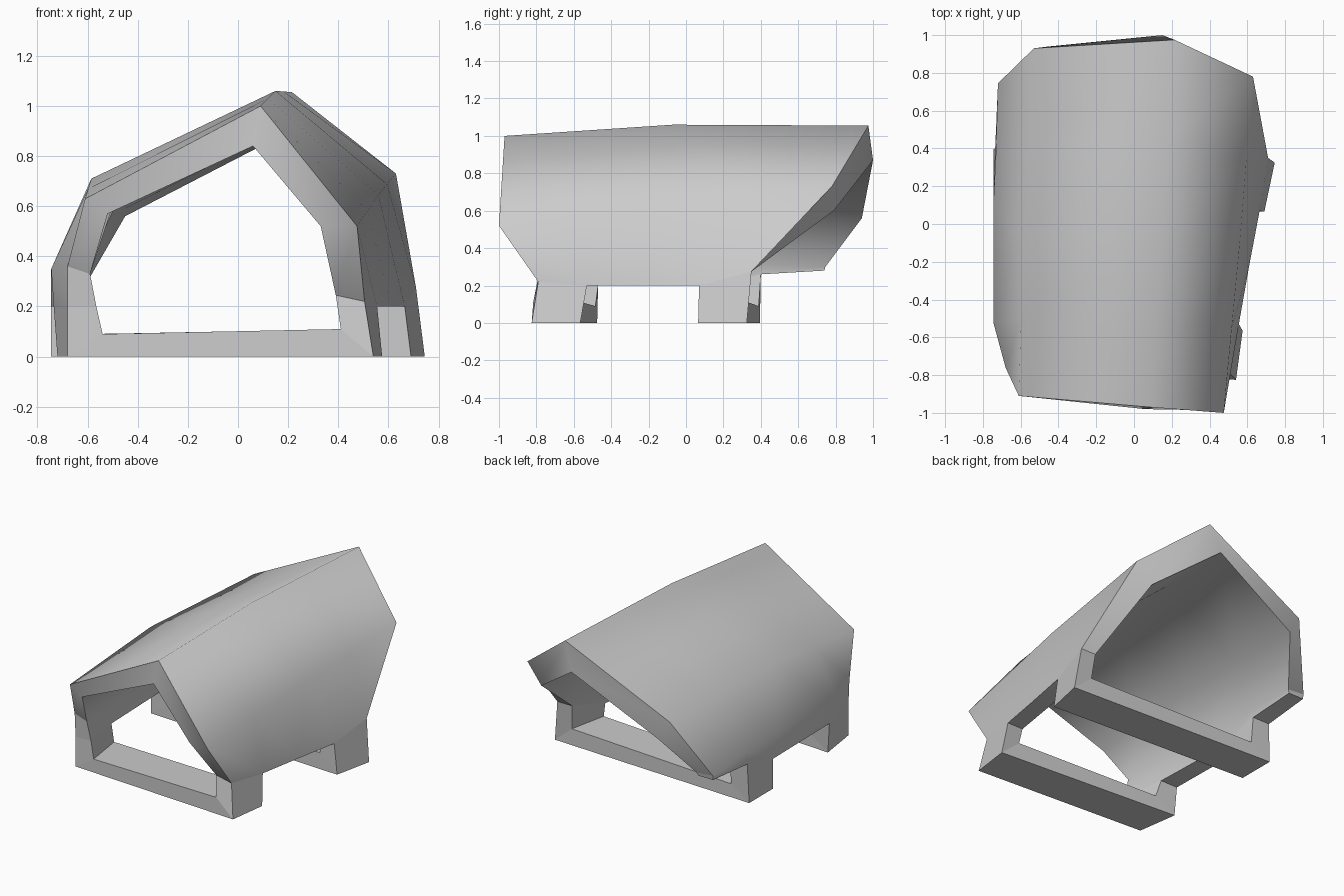
import bpy, bmesh
from mathutils import Vector

cube = bpy.data.objects.get("Cube")
if cube:
    bpy.data.objects.remove(cube, do_unlink=True)

# single grey material
grey = bpy.data.materials.new("plain_grey")
grey.use_nodes = True
COLOUR = (0.6, 0.6, 0.6, 1)
grey.diffuse_color = COLOUR
grey.node_tree.nodes["Principled BSDF"].inputs["Base Color"].default_value = COLOUR


def finish(bm, name):
    bmesh.ops.recalc_face_normals(bm, faces=bm.faces)
    mesh = bpy.data.meshes.new(name)
    bm.to_mesh(mesh)
    bm.free()
    mesh.materials.append(grey)
    obj = bpy.data.objects.new(name, mesh)
    bpy.context.collection.objects.link(obj)
    return obj


def bend(front, mid, back):
    """Five points along a row that bends once in the middle."""
    a, b, c = map(Vector, (front, mid, back))
    return [a, (a + b) / 2, b, (b + c) / 2, c]


def build_shell(outer, inner):
    bm = bmesh.new()
    skins = [[[bm.verts.new(p) for p in row] for row in rows] for rows in (outer, inner)]
    # outer and inner skins
    for skin in skins:
        for r, s in zip(skin, skin[1:]):
            for i in range(len(r) - 1):
                bm.faces.new((r[i], r[i + 1], s[i + 1], s[i]))
    # rims joining the skins
    o, n = skins
    loops = [([r[0] for r in o], [r[0] for r in n]),
             ([r[-1] for r in o], [r[-1] for r in n]),
             (o[0], n[0]), (o[-1], n[-1])]
    for a, b in loops:
        for i in range(len(a) - 1):
            bm.faces.new((a[i], a[i + 1], b[i + 1], b[i]))
    for f in bm.faces:
        f.smooth = True
    # crisp borders along the rims and at their corners
    for a, b in loops:
        pairs = [(v[i], v[i + 1]) for v in (a, b) for i in range(len(v) - 1)]
        for p, q in pairs + [(a[0], b[0]), (a[1], b[1]), (a[-1], b[-1])]:
            bm.edges.get((p, q)).smooth = False
    return finish(bm, "canopy_shell")


# bottom edges of the walls; the supports hang from some of their segments
left_outer = [(-0.68, -0.75, 0.2), (-0.735, -0.47, 0.2), (-0.745, 0.14, 0.2),
              (-0.735, 0.4, 0.26), (-0.72, 0.74, 0.28)]
left_inner = [(-0.565, -0.75, 0.2), (-0.61, -0.47, 0.2), (-0.63, 0.14, 0.2),
              (-0.61, 0.4, 0.26), (-0.61, 0.74, 0.28)]
right_outer = [(0.505, -0.79, 0.22), (0.555, -0.53, 0.2), (0.61, -0.22, 0.2),
               (0.665, 0.07, 0.2), (0.71, 0.35, 0.275)]
right_inner = [(0.39, -0.79, 0.245), (0.44, -0.53, 0.2), (0.49, -0.22, 0.2),
               (0.55, 0.07, 0.2), (0.6, 0.35, 0.275)]

# rows in order: left bottom, lower wall, eave, ridge, eave, right bottom
outer_rows = [
    left_outer,
    [(-0.68, -0.76, 0.36), (-0.745, -0.52, 0.35), (-0.745, 0.1, 0.35),
     (-0.73, 0.4, 0.34), (-0.72, 0.745, 0.31)],
    bend((-0.61, -0.91, 0.63), (-0.585, -0.09, 0.71), (-0.53, 0.93, 0.69)),
    bend((0.09, -0.97, 1.0), (0.15, -0.07, 1.06), (0.215, 0.975, 1.055)),
    bend((0.475, -1.0, 0.52), (0.56, -0.1, 0.645), (0.63, 0.78, 0.73)),
    right_outer,
]
inner_rows = [
    left_inner,
    bend((-0.59, -0.76, 0.33), (-0.63, -0.05, 0.33), (-0.6, 0.745, 0.3)),
    bend((-0.52, -0.91, 0.57), (-0.49, -0.09, 0.6), (-0.45, 0.94, 0.56)),
    bend((0.06, -0.98, 0.84), (0.1, -0.07, 0.89), (0.15, 1.0, 0.87)),
    bend((0.33, -0.985, 0.52), (0.43, -0.1, 0.58), (0.52, 0.79, 0.6)),
    right_inner,
]
build_shell(outer_rows, inner_rows)


def support(name, left, right, feet):
    """Two legs below the wall segments left and right, joined by a crossbar.
    feet holds outer x, y on the left and on the right, for the front and the back."""
    bm = bmesh.new()
    rings = []
    for k, (lx, ly, rx, ry) in enumerate(feet):
        def on_bar(x, z):
            f = (x - lx) / (rx - lx)
            return (x, ly + (ry - ly) * f, z)
        ring = [on_bar(lx, 0), left_outer[left + k], left_inner[left + k],
                on_bar(lx + 0.14, 0.09), on_bar(rx - 0.13, 0.11),
                right_inner[right + k], right_outer[right + k], on_bar(rx, 0)]
        rings.append([bm.verts.new(p) for p in ring])
    a, b = rings
    for ring in rings:
        for ids in ((0, 1, 2, 3), (0, 3, 4, 7), (4, 5, 6, 7)):
            bm.faces.new([ring[i] for i in ids])
    # sides; the leg tops are closed by the shell
    for i in (0, 2, 3, 4, 6, 7):
        j = (i + 1) % 8
        bm.faces.new((a[i], a[j], b[j], b[i]))
    return finish(bm, name)


support("front_support", 0, 0, [(-0.68, -0.75, 0.54, -0.825), (-0.72, -0.475, 0.575, -0.565)])
support("rear_support", 2, 3, [(-0.745, 0.14, 0.69, 0.065), (-0.745, 0.395, 0.745, 0.325)])
